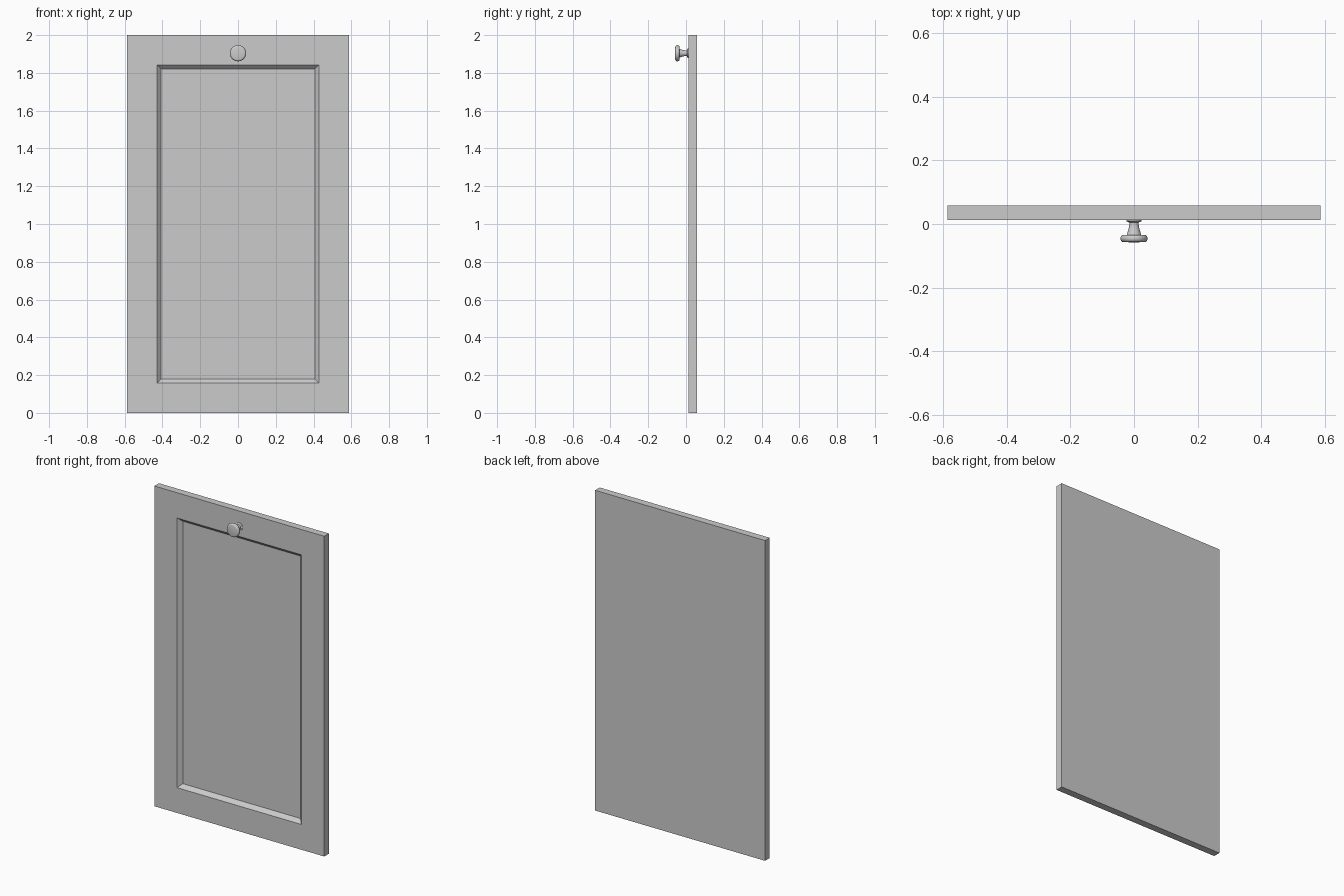
import bpy, bmesh, math
from mathutils import Matrix

if "Cube" in bpy.data.objects:
    bpy.data.objects.remove(bpy.data.objects["Cube"])

W, H = 0.587, 2.0
FRONT, BACK = 0.0125, 0.058
KNOB_Z = 1.904


def make_object(name, bm):
    bmesh.ops.recalc_face_normals(bm, faces=bm.faces)
    mesh = bpy.data.meshes.new(name)
    bm.to_mesh(mesh)
    bm.free()
    obj = bpy.data.objects.new(name, mesh)
    bpy.context.collection.objects.link(obj)
    return obj


# Door slab with a sloped, recessed panel on the front
bm = bmesh.new()
bmesh.ops.create_cube(bm, size=1, matrix=Matrix.Translation((0, (FRONT + BACK) / 2, H / 2))
                      @ Matrix.Diagonal((2 * W, BACK - FRONT, H, 1)))
bm.normal_update()
panel = min(bm.faces, key=lambda f: f.calc_center_median().y)
for width, depth in ((0.158, 0), (0.0225, 0.023)):
    bmesh.ops.inset_region(bm, faces=[panel], thickness=width, use_even_offset=True)
    for v in panel.verts:
        v.co.y += depth
make_object("door_panel", bm)

# Round knob: profile of (radius, y) from the base plate to the face
profile = [(0, 0.0135), (0.024, 0.0135), (0.024, 0.009), (0.021, 0.007),
           (0.015, 0.005), (0.0145, 0.0), (0.016, -0.010), (0.019, -0.022),
           (0.0225, -0.034), (0.035, -0.034)]
profile += [(0.033 + 0.010 * math.cos(a), -0.0455 - 0.0115 * math.sin(a))
            for a in (math.radians(d) for d in range(-60, 91, 25))]
profile += [(0.0, -0.058)]
bm = bmesh.new()
verts = [bm.verts.new((r, y, KNOB_Z)) for r, y in profile]
edges = [bm.edges.new(pair) for pair in zip(verts, verts[1:])]
bmesh.ops.spin(bm, geom=verts + edges, cent=(0, 0, KNOB_Z), axis=(0, 1, 0),
               angle=math.tau, steps=32, use_duplicate=False)
bmesh.ops.remove_doubles(bm, verts=bm.verts, dist=1e-5)
knob = make_object("knob", bm)
bpy.context.view_layer.objects.active = knob
knob.select_set(True)
bpy.ops.object.shade_smooth_by_angle(angle=math.radians(35))
